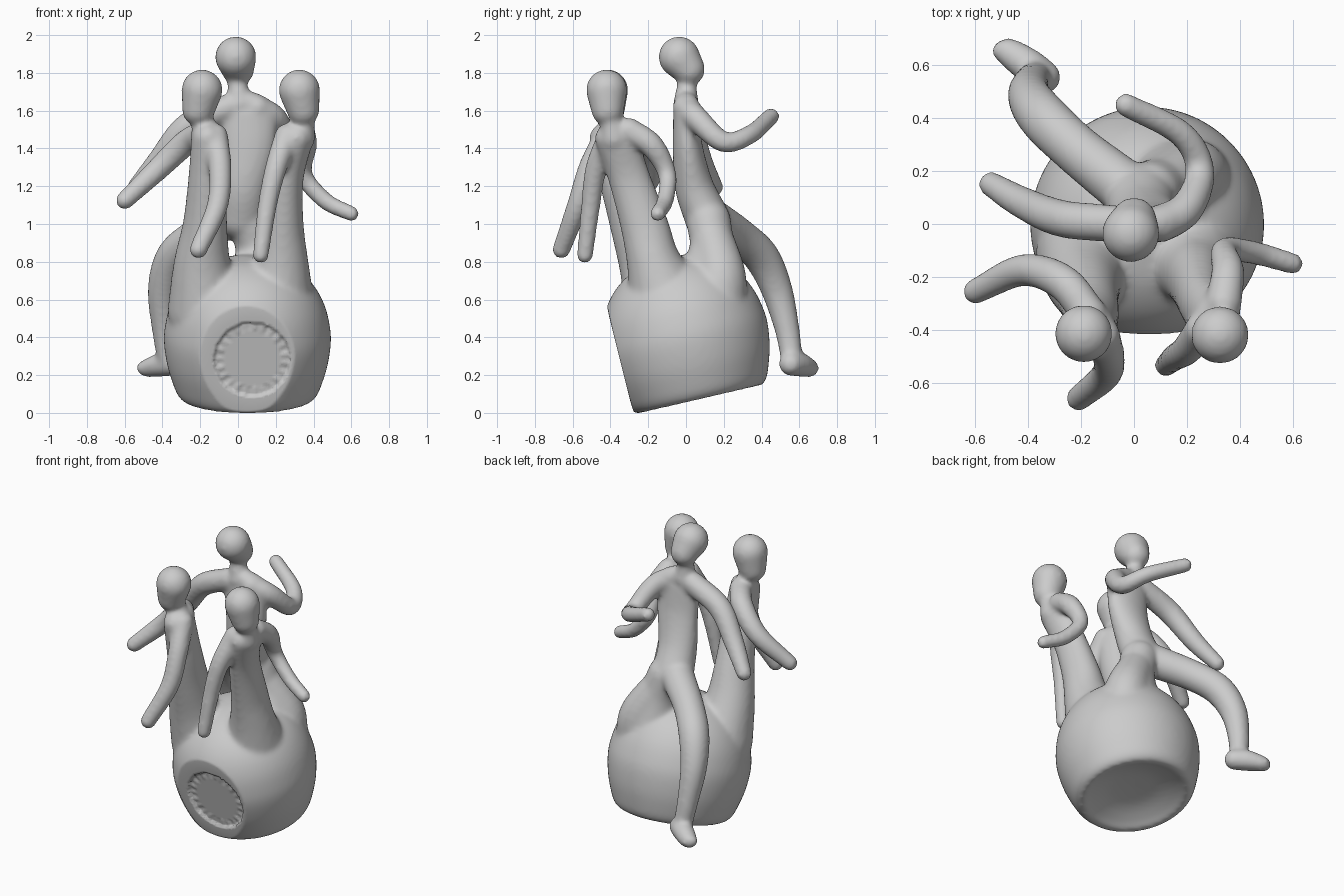
import bpy, bmesh, math
from mathutils import Vector, Matrix

if "Cube" in bpy.data.objects:
    bpy.data.objects.remove(bpy.data.objects["Cube"])

GROW = 0.004  # makes up for the softening pass
verts, faces = [], []

# Unit ball reused for every limb
bm = bmesh.new()
bmesh.ops.create_icosphere(bm, subdivisions=3, radius=1)
ball_v = [tuple(v.co) for v in bm.verts]
ball_f = [[v.index for v in f.verts] for f in bm.faces]
bm.free()


def blob(c, r):
    """Ellipsoid of radii r centred at c."""
    n = len(verts)
    verts.extend((c[0] + x * r[0], c[1] + y * r[1], c[2] + z * r[2]) for x, y, z in ball_v)
    faces.extend([n + i for i in f] for f in ball_f)


def spline(pts, step):
    """Smooth curve through points of any dimension."""
    P = [Vector(p) for p in pts]
    P = [2 * P[0] - P[1]] + P + [2 * P[-1] - P[-2]]
    out = []
    for i in range(1, len(P) - 2):
        a, b, c, d = P[i - 1:i + 3]
        n = max(3, int((c - b).length / step))
        for k in range(n):
            t = k / n
            out.append(0.5 * (2 * b + (c - a) * t + (2 * a - 5 * b + 4 * c - d) * t**2
                              + (3 * b - a - 3 * c + d) * t**3))
    return out + [P[-2]]


def limb(pts):
    """Rounded tube along a smooth path; each point is x, y, z, width radius, depth radius."""
    for q in spline([p if len(p) == 5 else (*p, p[3]) for p in pts], 0.02):
        blob(q[:3], (q[3] + GROW, q[4] + GROW, min(q[3], q[4]) + GROW))


def head(top, chin, r=0.106, rc=0.083):
    limb([(*top, r), (*chin, rc)])


# Round body, tilted slightly forward, hollow underneath
profile = spline([(0, .065), (.16, .055), (.27, .022), (.31, .002), (.34, .002), (.37, .03), (.395, .09),
                  (.425, .19), (.442, .31), (.436, .40), (.408, .51), (.35, .615), (.26, .70),
                  (.14, .755), (0, .775)], 0.03)
axis = Vector((0, -0.225, 0.974)).normalized()
frame = Matrix.Translation((0.05, 0.072, 0.077)) @ axis.to_track_quat('Z', 'Y').to_matrix().to_4x4()
N = 80
rings = []
for j, (r, h) in enumerate([p[:2] for p in profile]):
    pole = j in (0, len(profile) - 1)
    rings.append([])
    for k in range(1 if pole else N):
        a = k * math.tau / N
        rings[-1].append(len(verts))
        verts.append(tuple(frame @ Vector((r * math.cos(a), r * math.sin(a), h))))
for lo, hi in zip(rings, rings[1:]):
    for k in range(N):
        quad = [lo[k % len(lo)], lo[(k + 1) % len(lo)], hi[(k + 1) % len(hi)], hi[k % len(hi)]]
        faces.append(list(dict.fromkeys(quad)))

# Rear figure: head, neck, shoulders, torso, planted leg, swinging leg, foot, arms
head((-0.012, -0.036, 1.89), (0.0, 0.015, 1.825))
limb([(-0.005, 0.005, 1.76, .045), (0.01, 0.0, 1.64, .065)])
limb([(-.06, 0, 1.62, .06), (.06, 0, 1.645, .06), (.17, .03, 1.59, .06)])
limb([(.055, 0, 1.58, .15, .065), (.055, .01, 1.4, .14, .078), (.03, .045, 1.2, .125, .1),
      (.02, .11, 1.04, .13, .115)])
limb([(.06, .12, 1.02, .115), (.11, .14, .87, .12), (.15, .13, .65, .19)])
limb([(.06, .12, 1.0, .1), (.2, .18, .75, .13), (.22, .17, .6, .15)])
limb([(-.05, .15, 1.03, .1), (-.22, .285, .94, .092), (-.34, .40, .83, .092),
      (-.395, .48, .66, .08), (-.39, .535, .45, .063), (-.37, .56, .29, .055)])
limb([(-.34, .555, .265, .06, .06), (-.40, .60, .262, .065, .062), (-.475, .655, .243, .06, .045)])
limb([(-.06, 0, 1.62, .068), (-.27, .02, 1.52, .068), (-.42, .08, 1.34, .058), (-.54, .15, 1.2, .045)])
limb([(.1, 0, 1.62, .068), (.2, .06, 1.56, .062), (.25, .2, 1.44, .052),
      (.18, .34, 1.48, .047), (-.03, .45, 1.575, .042)])

# Front left figure: head, neck, torso into body, arms
head((-0.19, -0.415, 1.715), (-0.21, -0.41, 1.61))
limb([(-.19, -.4, 1.57, .05), (-.165, -.39, 1.46, .08)])
limb([(-.16, -.40, 1.46, .085, .11), (-.16, -.35, 1.25, .1, .11), (-.175, -.27, 1.0, .115, .13),
      (-.19, -.2, .78, .15, .15), (-.17, -.12, .55, .2, .2)])
limb([(-.12, -.42, 1.47, .065), (-.095, -.51, 1.3, .058), (-.11, -.575, 1.1, .054), (-.21, -.66, .87, .045)])
limb([(-.17, -.34, 1.49, .065), (-.27, -.22, 1.44, .065), (-.42, -.175, 1.3, .058), (-.6, -.255, 1.13, .045)])

# Front right figure: head, neck, torso into body, arms
head((0.325, -0.42, 1.715), (0.345, -0.415, 1.61))
limb([(.35, -.4, 1.57, .05), (.33, -.38, 1.46, .075)])
limb([(.31, -.37, 1.46, .085, .11), (.26, -.30, 1.25, .085, .11), (.24, -.22, 1.0, .105, .125),
      (.23, -.17, .8, .14, .14), (.2, -.1, .6, .2, .2)])
limb([(.26, -.4, 1.47, .065), (.2, -.475, 1.3, .055), (.155, -.505, 1.1, .048), (.12, -.535, .84, .04)])
limb([(.34, -.3, 1.5, .065), (.355, -.18, 1.42, .06), (.345, -.1, 1.27, .046),
      (.46, -.11, 1.13, .042), (.6, -.15, 1.06, .038)])

mesh = bpy.data.meshes.new("figures_on_round_body")
mesh.from_pydata(verts, [], faces)
obj = bpy.data.objects.new("figures_on_round_body", mesh)
bpy.context.collection.objects.link(obj)

# Fuse everything into one clay-like skin
rm = obj.modifiers.new("fuse", 'REMESH')
rm.mode = 'VOXEL'
rm.voxel_size = 0.013
sm = obj.modifiers.new("soften", 'SMOOTH')
sm.factor = 0.5
sm.iterations = 14
fused = bpy.data.meshes.new_from_object(obj.evaluated_get(bpy.context.evaluated_depsgraph_get()))
obj.modifiers.clear()
obj.data = fused

# Press the front flat, with a rounded margin and a recessed, pinched-edge disc
centre = Vector((0.075, -0.342, 0.29))
normal = Vector((0, -0.97, -0.243)).normalized()
for v in fused.vertices:
    if v.co.z > 0.66 or v.co.y > 0:
        continue
    off = v.co - centre
    d = off.dot(normal)
    flat = off - normal * d
    r = flat.length
    angle = math.atan2(flat.x, flat.z)
    limit = 0.008 - 0.9 * max(0, r - 0.225) ** 2
    if r < 0.2:
        limit = -0.010
        if r > 0.155:
            limit += 0.003 * math.sin(angle * 23) + 0.002 * math.sin(angle * 9)
    if d > limit:
        v.co -= normal * (d - limit)

# Rest on the ground
low = min(v.co.z for v in fused.vertices)
fused.transform(Matrix.Translation((0, 0, -low)))
fused.polygons.foreach_set("use_smooth", [True] * len(fused.polygons))
